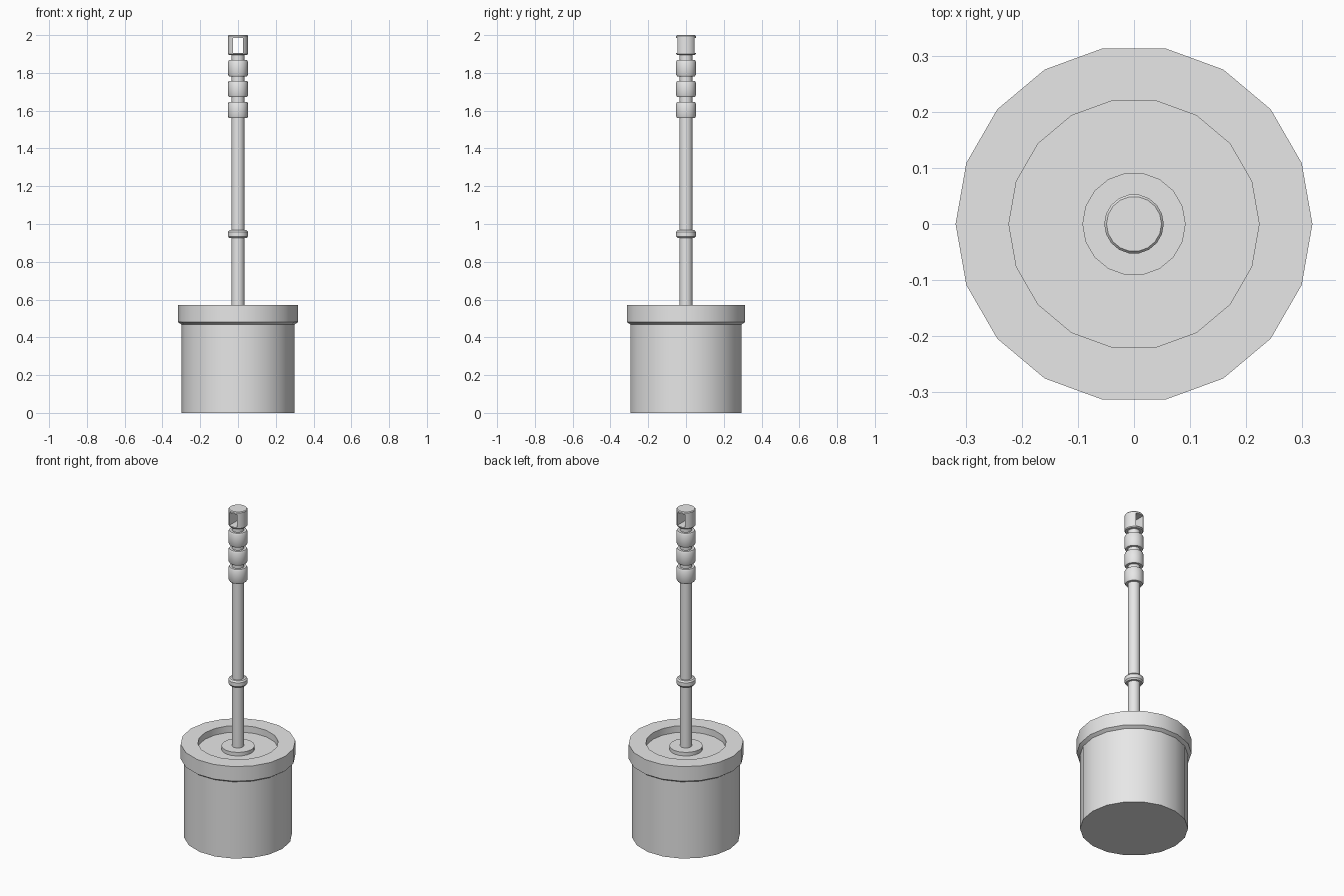
import bpy, bmesh, math

if "Cube" in bpy.data.objects:
    bpy.data.objects.remove(bpy.data.objects["Cube"])

SIDES = 18
grey = bpy.data.materials.new("light_grey")
grey.diffuse_color = (0.8, 0.8, 0.8, 1)
grey.use_nodes = True
grey.node_tree.nodes["Principled BSDF"].inputs["Base Color"].default_value = grey.diffuse_color


def lathe(name, profile):
    """Revolve (radius, z) points, bottom to top, closing both ends."""
    bm = bmesh.new()
    rings = []
    for r, z in profile:
        rings.append([bm.verts.new((r * math.cos(2 * math.pi * i / SIDES),
                                    r * math.sin(2 * math.pi * i / SIDES), z))
                      for i in range(SIDES)])
    for a, b in zip(rings, rings[1:]):
        for i in range(SIDES):
            j = (i + 1) % SIDES
            bm.faces.new((a[i], a[j], b[j], b[i]))
    bm.faces.new(rings[0][::-1])
    bm.faces.new(rings[-1])
    me = bpy.data.meshes.new(name)
    bm.to_mesh(me)
    bm.free()
    me.materials.append(grey)
    ob = bpy.data.objects.new(name, me)
    bpy.context.collection.objects.link(ob)
    return ob


def band(name, r, z0, z1, c=0.005, h=0.009):
    """Short cylinder with bevelled rims."""
    return lathe(name, [(r - c, z0), (r, z0 + h), (r, z1 - h), (r - c, z1)])


parts = []

# Holder with overhanging rim and recessed lid
parts.append(lathe("holder", [
    (0.299, 0), (0.299, 0.468), (0.305, 0.472), (0.318, 0.481),
    (0.318, 0.57), (0.223, 0.57), (0.223, 0.53)]))

# Lid collar, rod and stop ring
parts.append(lathe("lid_collar", [(0.092, 0.525), (0.092, 0.552)]))
parts.append(lathe("rod", [(0.034, 0.52), (0.034, 1.91)]))
parts.append(band("stop_ring", 0.053, 0.926, 0.967, 0.007, 0.009))

# Handle grips
for i, (z0, z1) in enumerate([(1.56, 1.647), (1.672, 1.758), (1.782, 1.868)]):
    parts.append(band(f"grip_{i + 1}", 0.053, z0, z1))

# End cap with a hanging slot through it front to back
cap = band("end_cap", 0.053, 1.896, 2.0, 0.004, 0.005)
bpy.ops.mesh.primitive_cube_add(size=1, location=(0, 0, 1.946))
cutter = bpy.context.object
cutter.name = "slot_cutter"
cutter.scale = (0.052, 0.3, 0.08)
cutter.hide_render = True
cutter.data.materials.append(grey)
mod = cap.modifiers.new("slot", 'BOOLEAN')
mod.operation = 'DIFFERENCE'
mod.solver = 'EXACT'
mod.object = cutter
bpy.context.view_layer.objects.active = cap
bpy.ops.object.modifier_apply(modifier="slot")
bpy.data.objects.remove(cutter)
parts.append(cap)

# Rod must end below the slot
for v in parts[2].data.vertices:
    v.co.z = min(v.co.z, 1.9)

# Smooth round sides, sharp edges
bpy.ops.object.select_all(action='DESELECT')
for ob in parts:
    ob.select_set(True)
bpy.context.view_layer.objects.active = parts[0]
bpy.ops.object.shade_smooth_by_angle(angle=math.radians(30))
